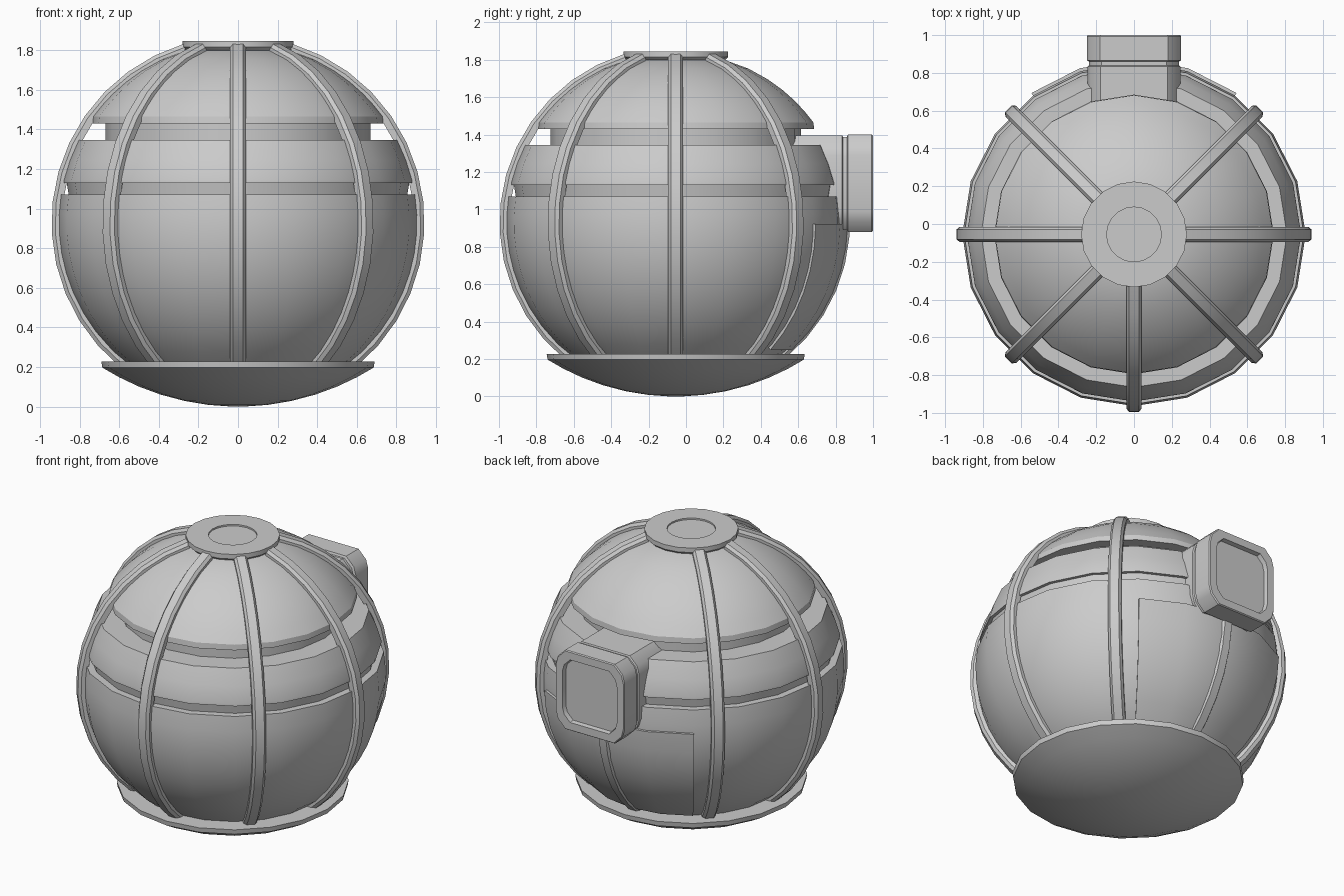
import bpy, bmesh
from math import sin, cos, radians, sqrt, pi

if "Cube" in bpy.data.objects:
    bpy.data.objects.remove(bpy.data.objects["Cube"])

CY, CZ, SIDES = -0.055, 0.93, 20      # sphere centre and low-poly side count


def finish(name, bm, angle=30):
    bmesh.ops.remove_doubles(bm, verts=bm.verts, dist=1e-5)
    bmesh.ops.recalc_face_normals(bm, faces=bm.faces)
    me = bpy.data.meshes.new(name)
    bm.to_mesh(me)
    bm.free()
    ob = bpy.data.objects.new(name, me)
    bpy.context.collection.objects.link(ob)
    bpy.ops.object.select_all(action='DESELECT')
    ob.select_set(True)
    bpy.context.view_layer.objects.active = ob
    bpy.ops.object.shade_smooth_by_angle(angle=radians(angle))
    return ob


def loft(name, loops, angle=30):
    """Skin a list of equal closed loops and cap both ends."""
    bm = bmesh.new()
    rings = [[bm.verts.new(p) for p in lp] for lp in loops]
    n = len(rings[0])
    for a, b in zip(rings, rings[1:]):
        for i in range(n):
            j = (i + 1) % n
            bm.faces.new((a[i], a[j], b[j], b[i]))
    bm.faces.new(rings[0])
    bm.faces.new(rings[-1])
    return finish(name, bm, angle)


def lathe(name, profile):
    return loft(name, [[(r * cos(2 * pi * i / SIDES), CY + r * sin(2 * pi * i / SIDES), z)
                        for i in range(SIDES)] for r, z in profile])


def on_sphere(R, az, phi, side=0.0):
    a, p = radians(az), radians(phi)
    r = R * cos(p)
    return (r * cos(a) - side * sin(a), CY + r * sin(a) + side * cos(a), CZ + R * sin(p))


def arc(z0, z1, n, R=0.91):
    zs = [z0 + (z1 - z0) * i / n for i in range(n + 1)]
    return [(sqrt(R * R - (z - CZ) ** 2), z) for z in zs]


# Spherical shell with two horizontal grooves
lathe("body_shell", arc(0.18, 1.07, 9)
      + [(0.855, 1.07), (0.865, 1.13), (0.885, 1.13)]
      + arc(1.145, 1.345, 2)
      + [(0.67, 1.345), (0.67, 1.43), (0.74, 1.43)]
      + arc(1.465, 1.81, 6))

# Shallow dish underneath
R = 1.29
lathe("base_dish", [(r, R - sqrt(R * R - r * r)) for r in (0.04, 0.15, 0.27, 0.39, 0.5, 0.6, 0.685)]
      + [(0.69, 0.228), (0.4, 0.228)])

# Top cap with recessed centre
lathe("top_cap", [(0.2, 1.77), (0.265, 1.80), (0.28, 1.815), (0.28, 1.845),
                  (0.145, 1.845), (0.145, 1.835)])


# Meridian ribs, with a short low one under the port
def rib(name, az, p0, p1, n, top=0.942):
    section = [(-0.04, 0.89), (-0.04, top - 0.018), (-0.026, top),
               (0.026, top), (0.04, top - 0.018), (0.04, 0.89)]
    loft(name, [[on_sphere(r, az, p0 + (p1 - p0) * i / n, s) for s, r in section]
                for i in range(n + 1)])


for k in range(8):
    if k != 2:
        rib(f"rib_{k}", 45 * k, -51, 73, 13)
rib("rib_rear_short", 90, -51, 5, 6, 0.932)

# Raised rear panel, a curved slab
bm = bmesh.new()
NA, NP = 4, 6
grid = [[bm.verts.new(on_sphere(0.925, 54 + 18 * i, -47.5 + 47 * j / NP))
         for j in range(NP + 1)] for i in range(NA + 1)]
for i in range(NA):
    for j in range(NP):
        bm.faces.new((grid[i][j], grid[i + 1][j], grid[i + 1][j + 1], grid[i][j + 1]))
back = bmesh.ops.duplicate(bm, geom=bm.faces[:] + bm.edges[:] + bm.verts[:])
inner = [g for g in back["geom"] if isinstance(g, bmesh.types.BMVert)]
for v in inner:
    v.co.x *= 0.95
    v.co.y = CY + (v.co.y - CY) * 0.95
    v.co.z = CZ + (v.co.z - CZ) * 0.95
bmesh.ops.bridge_loops(bm, edges=[e for e in bm.edges if e.is_boundary])
finish("rear_panel", bm)

# Rear port: chamfered tube with a neck groove and recessed face
quarter = [(0.25, 0.15), (0.235, 0.205), (0.18, 0.26)]
outline = (quarter + [(-x, z) for x, z in reversed(quarter)]
           + [(-x, -z) for x, z in quarter] + [(x, -z) for x, z in reversed(quarter)])
steps = [(0.45, 0.98), (0.835, 0.98), (0.84, 0.95), (0.86, 0.95), (0.866, 1.0),
         (0.993, 1.0), (1.0, 0.98), (1.0, 0.79), (0.972, 0.77)]
loft("rear_port", [[(x * s, y, 1.14 + z * s) for x, z in outline] for y, s in steps])
